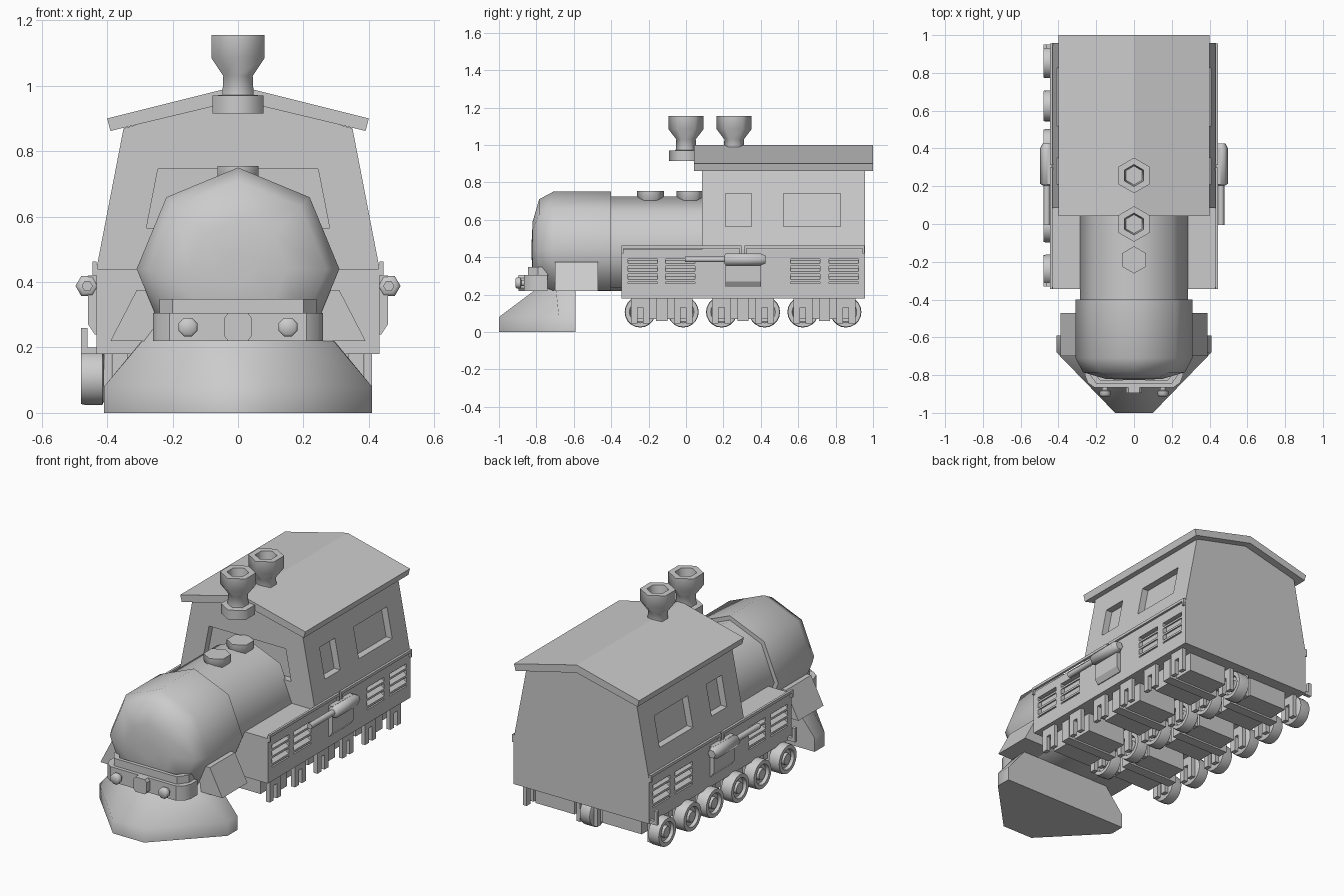
import bpy, bmesh
from math import sin, cos, pi, radians
from mathutils import Vector

if "Cube" in bpy.data.objects:
    bpy.data.objects.remove(bpy.data.objects["Cube"], do_unlink=True)


def loft(name, rings, smooth=None, closed=False):
    """Skin a list of equal point rings; cap the ends or join last to first."""
    bm = bmesh.new()
    rows = [[bm.verts.new(p) for p in ring] for ring in rings]
    n = len(rows[0])
    pairs = list(zip(rows, rows[1:]))
    if closed:
        pairs.append((rows[-1], rows[0]))
    else:
        bm.faces.new(rows[0])
        bm.faces.new(rows[-1])
    for a, b in pairs:
        for i in range(n):
            j = (i + 1) % n
            bm.faces.new((a[i], a[j], b[j], b[i]))
    bmesh.ops.recalc_face_normals(bm, faces=bm.faces)
    mesh = bpy.data.meshes.new(name)
    bm.to_mesh(mesh)
    bm.free()
    obj = bpy.data.objects.new(name, mesh)
    bpy.context.collection.objects.link(obj)
    if smooth:
        bpy.ops.object.select_all(action="DESELECT")
        obj.select_set(True)
        bpy.context.view_layer.objects.active = obj
        bpy.ops.object.shade_smooth_by_angle(angle=radians(smooth))
    return obj


def prism_y(name, outline, y0, y1):
    return loft(name, [[(x, y, z) for x, z in outline] for y in (y0, y1)])


def prism_z(name, outline, z0, z1, smooth=None):
    return loft(name, [[(x, y, z) for x, y in outline] for z in (z0, z1)], smooth)


def box(name, x0, x1, y0, y1, z0, z1):
    return prism_z(name, [(x0, y0), (x1, y0), (x1, y1), (x0, y1)], z0, z1)


def lathe(name, axis, centre, profile, sides, phase=0.0, smooth=None, closed=False):
    """Turn (radius, offset) pairs round the x, y or z axis."""
    axes = {"x": ("Y", "Z", "X"), "y": ("X", "Z", "Y"), "z": ("X", "Y", "Z")}[axis]
    u, v, w = [Vector([float(c == k) for c in "XYZ"]) for k in axes]
    c = Vector(centre)
    angles = [phase + 2 * pi * i / sides for i in range(sides)]
    rings = [[c + u * r * cos(a) + v * r * sin(a) + w * o for a in angles]
             for r, o in profile]
    return loft(name, rings, smooth, closed)


def mirror_outline(half):
    return half + [(-x, z) for x, z in reversed(half)]


def carve(target, cutter):
    cutter.hide_render = True
    mod = target.modifiers.new("carve", "BOOLEAN")
    mod.operation = "DIFFERENCE"
    mod.solver = "EXACT"
    mod.object = cutter
    bpy.context.view_layer.objects.active = target
    bpy.ops.object.modifier_apply(modifier=mod.name)
    bpy.data.objects.remove(cutter, do_unlink=True)


# Lower body and cab
body = box("lower_body", -0.433, 0.433, -0.345, 0.957, 0.18, 0.44)
cab = prism_y("cab", mirror_outline([(0.433, 0.43), (0.433, 0.44), (0.35, 0.87), (0.001, 0.965)]),
              0.085, 0.957)
prism_y("roof", mirror_outline([(0.001, 0.955), (0.39, 0.862), (0.4, 0.9), (0.001, 1.0)]),
        0.043, 1.0)

# Recessed windows
carve(cab, prism_y("front_window_cutter", mirror_outline([(0.28, 0.565), (0.245, 0.745)]),
                   0.0, 0.125))
for s in (1, -1):
    for y0, y1 in ((0.21, 0.35), (0.52, 0.825)):
        carve(cab, prism_y("side_window_cutter", [(s * 0.37, 0.565), (s * 0.5, 0.565),
                                                  (s * 0.5, 0.74), (s * 0.335, 0.74)], y0, y1))

# Louvred vents
vents = (-0.31, -0.11, 0.56, 0.765)
for s in (1, -1):
    for y in vents:
        carve(body, box("vent_cutter", s * 0.408, s * 0.5, y, y + 0.157, 0.26, 0.39))
        for k in range(3):
            z = 0.268 + k * 0.043
            prism_y("vent_slat", [(s * 0.405, z + 0.018), (s * 0.433, z), (s * 0.433, z + 0.012),
                                  (s * 0.405, z + 0.03)], y, y + 0.157)

for s in (1, -1):
    # Hand rails with end posts
    for y0, y1 in ((-0.345, 0.298), (0.312, 0.955)):
        box("hand_rail", s * 0.432, s * 0.445, y0, y1, 0.447, 0.463)
        for y in (y0, y1 - 0.012):
            box("rail_post", s * 0.43, s * 0.445, y, y + 0.012, 0.42, 0.455)
    # Side piston, rod and bracket
    prism_y("piston_bracket", [(s * 0.42, 0.24), (s * 0.438, 0.24), (s * 0.458, 0.27),
                               (s * 0.458, 0.42), (s * 0.42, 0.42)], 0.21, 0.40)
    lathe("piston", "y", (s * 0.461, 0, 0.388),
          [(0.024, 0.205), (0.036, 0.213), (0.036, 0.40), (0.024, 0.425)], 6, 0, 61)
    lathe("piston_rod", "y", (s * 0.461, 0, 0.388), [(0.017, -0.005), (0.017, 0.21)], 6, 0, 61)
    # Sloped box beside the boiler
    prism_y("side_box", [(s * 0.2, 0.22), (s * 0.39, 0.22), (s * 0.31, 0.375), (s * 0.2, 0.375)],
            -0.70, -0.47)

# Eight-sided boiler, flat underneath
def barrel(name, profile):
    obj = lathe(name, "y", (0, 0, 0.44), profile, 8, 0, 50)
    for v in obj.data.vertices:
        v.co.z = max(v.co.z, 0.22)
    return obj

barrel("boiler_front", [(0.31, -0.4), (0.31, -0.71), (0.27, -0.785), (0.15, -0.82), (0.05, -0.825)])
barrel("boiler_rear", [(0.285, 0.1), (0.285, -0.41)])

# Boiler domes and chimneys
for y in (-0.19, 0.022):
    lathe("boiler_dome", "z", (0, y, 0), [(0.05, 0.66), (0.055, 0.69), (0.072, 0.715), (0.072, 0.755)],
          6, pi / 2, 61)
for y in (0.0, 0.257):
    lathe("chimney", "z", (0, y, 0),
          [(0.09, 0.915), (0.09, 0.97), (0.055, 0.972), (0.052, 1.03), (0.094, 1.085),
           (0.094, 1.155), (0.058, 1.155), (0.05, 1.09)], 6, pi / 2, 61)

# Front bumper, raised rim and bolts
prism_z("bumper", mirror_outline([(0.26, -0.74), (0.26, -0.80), (0.245, -0.84), (0.21, -0.865)]),
        0.22, 0.305, 35)
outer = [(0.24, -0.74), (0.24, -0.79), (0.2, -0.845)]
inner = [(x - 0.02, y + 0.02) for x, y in outer]
prism_z("bumper_rim", mirror_outline(outer) + mirror_outline(inner)[::-1], 0.30, 0.348)
for x in (-0.153, 0.153):
    lathe("bumper_bolt", "y", (x, 0, 0.262),
          [(0.018, -0.85), (0.018, -0.88), (0.031, -0.885), (0.031, -0.905), (0.024, -0.912)],
          8, pi / 8, 50)
prism_y("bumper_coupling", mirror_outline([(0.03, 0.22), (0.042, 0.235), (0.042, 0.29), (0.03, 0.305)]),
        -0.895, -0.85)

# Plough at the front
def plough_ring(back, mid, front):
    half = [back, mid, front]
    return half + [(-x, y, z) for x, y, z in reversed(half)]

base = [plough_ring((0.41, -0.59, z), (0.41, -0.68, z), (0.1, -1.0, z)) for z in (0.0, 0.08)]
loft("plough", base + [plough_ring((0.27, -0.59, 0.25), (0.25, -0.70, 0.27), (0.1, -0.72, 0.29))], 50)

# Undercarriage blocks with forked axle hangers
axles = (-0.245, -0.015, 0.19, 0.42, 0.625, 0.855)
for s in (1, -1):
    for y in (-0.13, 0.305, 0.74):
        box("truck_block", s * 0.09, s * 0.34, y - 0.15, y + 0.15, 0.07, 0.19)
        box("truck_beam", s * 0.05, s * 0.385, y - 0.03, y + 0.03, 0.06, 0.19)
    for y in axles:
        for x in (0.055, 0.398):
            fork = [(-0.05, 0.19), (-0.05, 0.045), (-0.015, 0.045), (-0.015, 0.13),
                    (0.015, 0.13), (0.015, 0.045), (0.05, 0.045), (0.05, 0.19)]
            loft("axle_fork", [[(s * (x + d), y + a, z) for a, z in fork] for d in (-0.012, 0.012)])

# Wheels, fitted on the right-hand trucks only
for y in axles:
    for x, side in ((-0.445, -1), (-0.01, 1)):
        face = [(0.07, -0.036), (0.083, -0.03), (0.083, 0.02), (0.08, 0.035), (0.058, 0.035),
                (0.052, 0.018), (0.034, 0.016), (0.03, 0.032), (0.012, 0.032)]
        lathe("wheel", "x", (x, y, 0.107), [(r, side * o) for r, o in face], 20, 0, 40)
for y in (-0.33, 0.93):
    box("wheel_hanger", -0.48, -0.46, y, y + 0.02, 0.18, 0.26)
    box("hanger_arm", -0.48, -0.43, y, y + 0.02, 0.18, 0.2)
